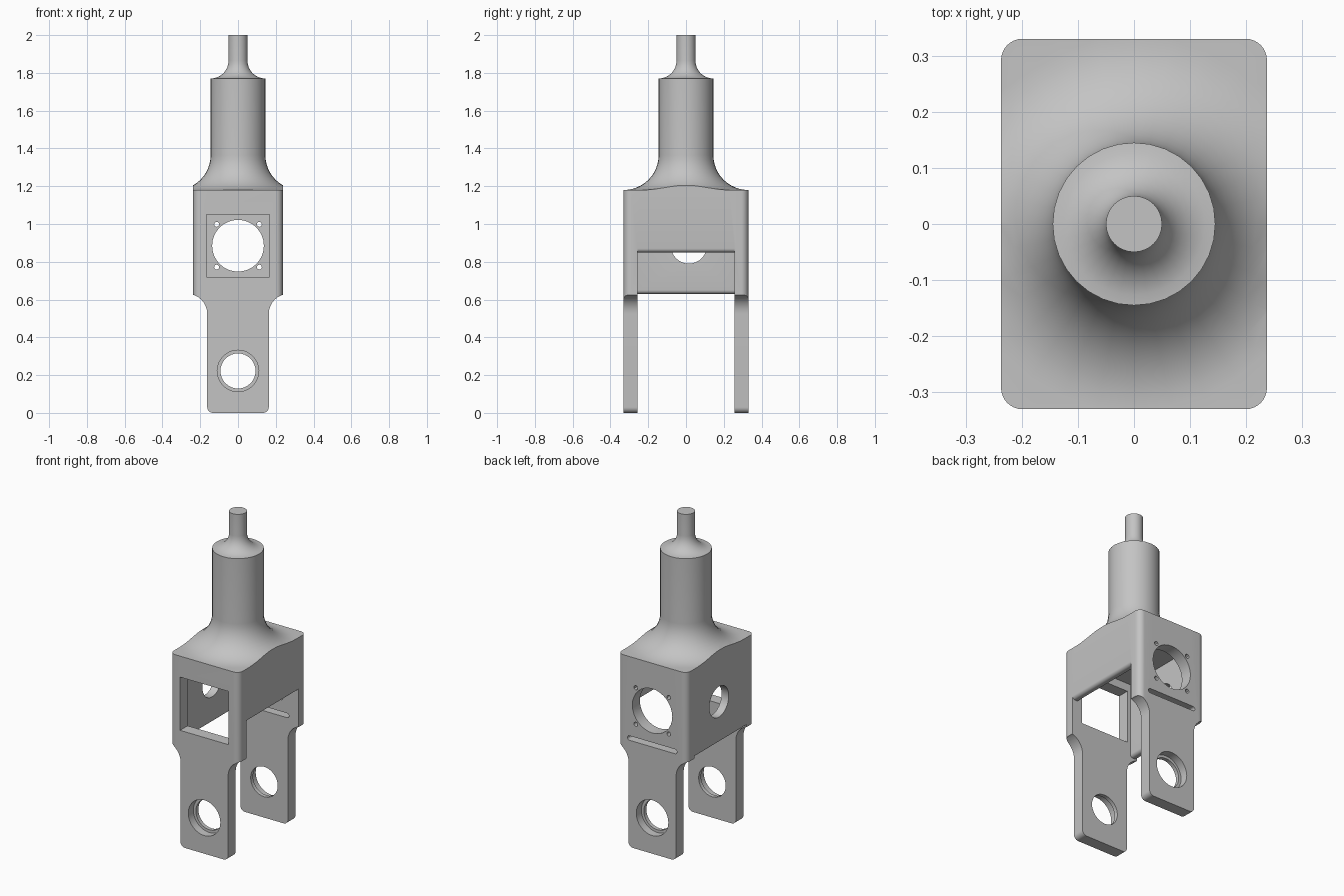
import bpy, bmesh
from math import sin, cos, radians

cube = bpy.data.objects.get("Cube")
if cube:
    bpy.data.objects.remove(cube, do_unlink=True)

grey = bpy.data.materials.new("plain grey")
grey.use_nodes = True
grey.diffuse_color = (0.55, 0.55, 0.55, 1)
grey.node_tree.nodes["Principled BSDF"].inputs["Base Color"].default_value = grey.diffuse_color


def arc(cx, cy, r, start, end, n=8):
    angles = [radians(start + (end - start) * i / n) for i in range(n + 1)]
    return [(cx + r * cos(a), cy + r * sin(a)) for a in angles]


def rounded(cx, cy, w, h, r, n=8):
    """Rectangle outline with half sizes w, h and corner radius r."""
    pts = []
    for sx, sy, a in ((1, 1, 0), (-1, 1, 90), (-1, -1, 180), (1, -1, 270)):
        pts += arc(cx + sx * (w - r), cy + sy * (h - r), r, a, a + 90, n)
    return pts


def circle(cx, cy, r, n=32):
    return arc(cx, cy, r, 0, 360 - 360 / n, n - 1)


def finish(bm, name):
    bmesh.ops.remove_doubles(bm, verts=bm.verts, dist=1e-5)
    bmesh.ops.recalc_face_normals(bm, faces=bm.faces)
    mesh = bpy.data.meshes.new(name)
    bm.to_mesh(mesh)
    bm.free()
    mesh.materials.append(grey)
    obj = bpy.data.objects.new(name, mesh)
    bpy.context.collection.objects.link(obj)
    return obj


def prism(name, outline, axis, lo, hi):
    """Extrude a flat outline along an axis."""
    place = {"x": lambda u, v, d: (d, u, v),
             "y": lambda u, v, d: (u, d, v),
             "z": lambda u, v, d: (u, v, d)}[axis]
    bm = bmesh.new()
    rings = [[bm.verts.new(place(u, v, d)) for u, v in outline] for d in (lo, hi)]
    for ring in rings:
        bm.faces.new(ring)
    for i in range(len(outline)):
        bm.faces.new((rings[0][i - 1], rings[0][i], rings[1][i], rings[1][i - 1]))
    return finish(bm, name)


def lathe(name, profile, steps=32):
    bm = bmesh.new()
    verts = [bm.verts.new((r, 0, z)) for r, z in profile]
    edges = [bm.edges.new(pair) for pair in zip(verts, verts[1:])]
    bmesh.ops.spin(bm, geom=verts + edges, cent=(0, 0, 0), axis=(0, 0, 1),
                   angle=radians(360), steps=steps, use_duplicate=False)
    return finish(bm, name)


def combine(target, tool, operation="DIFFERENCE"):
    tool.hide_render = True
    mod = target.modifiers.new("shape", "BOOLEAN")
    mod.operation, mod.solver, mod.object = operation, "EXACT", tool
    bpy.ops.object.select_all(action="DESELECT")
    bpy.context.view_layer.objects.active = target
    target.select_set(True)
    bpy.ops.object.modifier_apply(modifier=mod.name)
    bpy.data.objects.remove(tool, do_unlink=True)


# Shaft, neck and flared shoulder, turned as one solid
profile = [(0, 2), (0.05, 2)] + arc(0.145, 1.865, 0.095, 180, 270)
profile += arc(0.33, 1.365, 0.185, 180, 270, 12)
profile += [(0.6, 1.18), (0.6, -0.1), (0, -0.1)]
fork = lathe("fork_housing", profile)

# Trim to the rounded block
combine(fork, prism("block", rounded(0, 0, 0.237, 0.33, 0.038), "z", 0, 2.1), "INTERSECT")

# Trim to the front outline, with narrowed legs
half = arc(0.133, 0.03, 0.03, 270, 360, 6) + arc(0.268, 0.525, 0.105, 180, 90)
half += [(0.4, 0.63), (0.4, 2.2)]
outline = half + [(-x, z) for x, z in reversed(half)]
combine(fork, prism("outline", outline, "y", -0.5, 0.5), "INTERSECT")

# Hollow inside, open below; side walls end at different heights with rounded lips
OUT, IN, LIP = 0.237, 0.188, 0.02


def lip(z):
    """Rounded lower edge of a side wall, from inside to outside."""
    return ([(IN, z + LIP)] + arc(IN + LIP, z + LIP, LIP, 180, 270, 5)[1:]
            + arc(OUT - LIP, z + LIP, LIP, 270, 360, 5) + [(0.4, z + LIP), (0.4, -0.1)])


hollow = [(IN, 1.1)] + lip(0.85) + [(-x, z) for x, z in reversed(lip(0.63))] + [(-IN, 1.1)]
combine(fork, prism("hollow", hollow, "y", -0.256, 0.256))

# Front window
combine(fork, prism("window", [(-0.166, 0.72), (0.166, 0.72), (0.166, 1.05), (-0.166, 1.05)],
                    "y", -0.5, -0.2))

# Back mounting holes and slot
combine(fork, prism("bore", circle(0, 0.885, 0.137), "y", 0.2, 0.5))
for sx in (-1, 1):
    for sz in (-1, 1):
        combine(fork, prism("screw_hole", circle(sx * 0.113, 0.885 + sz * 0.113, 0.013, 12),
                            "y", 0.2, 0.5))
combine(fork, prism("slot", rounded(0, 0.675, 0.17, 0.014, 0.0139, 4), "y", 0.2, 0.5))

# Side hole
combine(fork, prism("side_hole", circle(0.015, 0.885, 0.095), "x", -0.4, -0.1))

# Leg holes with outer counterbores
combine(fork, prism("axle_hole", circle(0, 0.222, 0.093), "y", -0.5, 0.5))
for s in (-1, 1):
    lo, hi = sorted((s * 0.28, s * 0.5))
    combine(fork, prism("counterbore", circle(0, 0.222, 0.11), "y", lo, hi))

bpy.ops.object.shade_smooth_by_angle(angle=radians(30))
